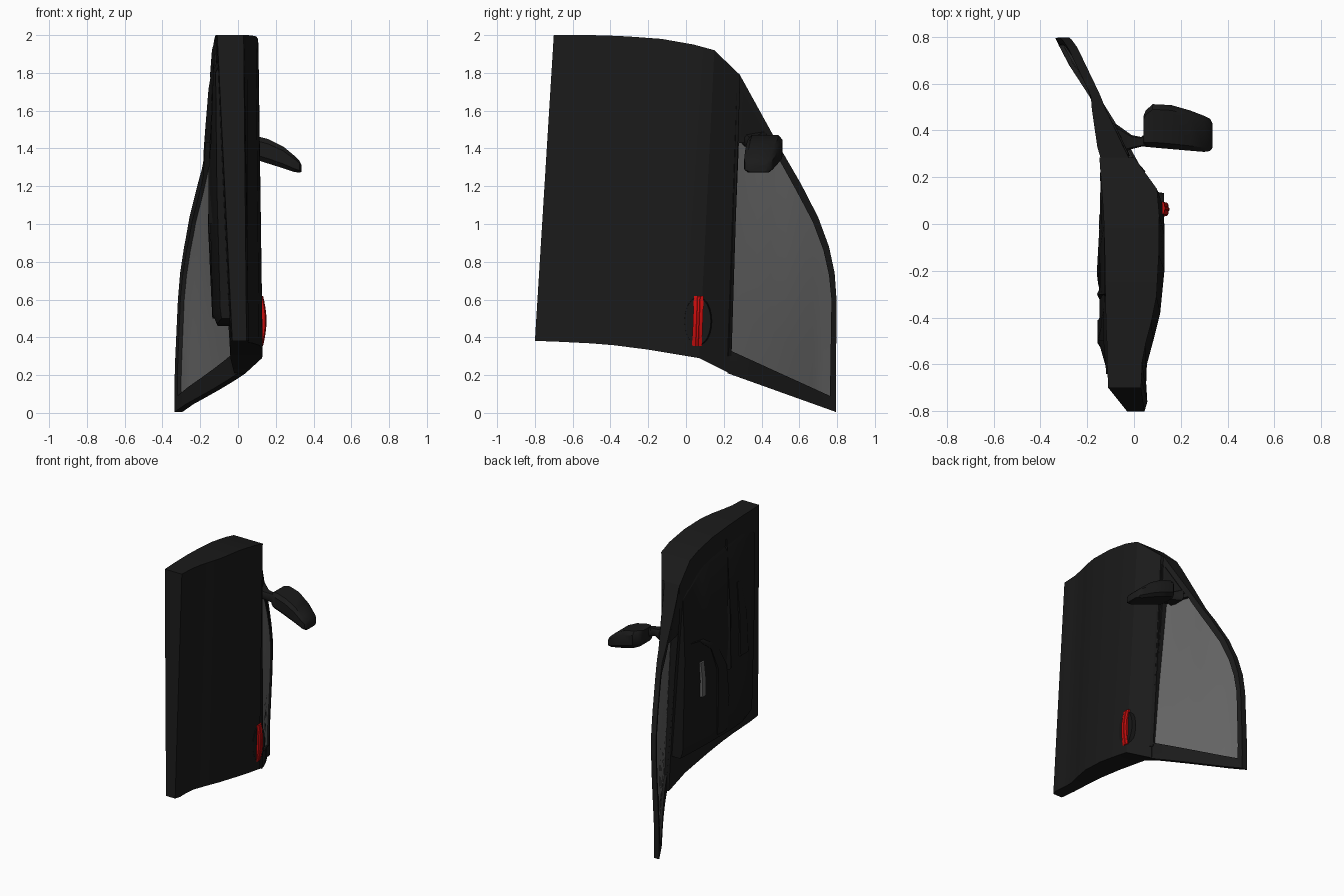
import bpy, bmesh, math

cube = bpy.data.objects.get("Cube")
if cube:
    bpy.data.objects.remove(cube, do_unlink=True)


def material(name, col):
    m = bpy.data.materials.new(name)
    m.use_nodes = True
    m.diffuse_color = (*col, 1)
    m.node_tree.nodes["Principled BSDF"].inputs["Base Color"].default_value = (*col, 1)
    return m


BLACK = material("body black", (0.0105, 0.0105, 0.0105))
TRIM = material("trim black", (0.009, 0.009, 0.009))
GLASS = material("window grey", (0.127, 0.127, 0.127))
RED = material("handle red", (0.58, 0.004, 0.004))


def clamp(v):
    return max(0.0, min(1.0, v))


def interp(table, v):
    """Piecewise linear lookup in a list of (key, value) pairs."""
    for (a, p), (b, q) in zip(table, table[1:]):
        if v <= b:
            return p + (q - p) * clamp((v - a) / (b - a))
    return table[-1][1]


def loft(name, rings, mat, closed=False, angle=25):
    """Skin a list of equal-length rings; cap the ends unless closed."""
    bm = bmesh.new()
    vs = [[bm.verts.new(p) for p in r] for r in rings]
    n = len(rings[0])
    pairs = list(zip(vs, vs[1:])) + ([(vs[-1], vs[0])] if closed else [])
    for a, b in pairs:
        for i in range(n):
            j = (i + 1) % n
            bm.faces.new((a[i], a[j], b[j], b[i]))
    if not closed:
        bm.faces.new(vs[0])
        bm.faces.new(vs[-1])
    bmesh.ops.recalc_face_normals(bm, faces=bm.faces)
    me = bpy.data.meshes.new(name)
    bm.to_mesh(me)
    bm.free()
    me.materials.append(mat)
    ob = bpy.data.objects.new(name, me)
    bpy.context.collection.objects.link(ob)
    bpy.ops.object.select_all(action='DESELECT')
    ob.select_set(True)
    bpy.context.view_layer.objects.active = ob
    bpy.ops.object.shade_smooth_by_angle(angle=math.radians(angle))
    return ob


def disc(name, x0, x1, y, z, ry, rz, mat, n=24):
    """Elliptical plate lying across the x axis, tapered to its x1 face."""
    def ring(x, s):
        return [(x, y + ry * s * math.cos(2 * math.pi * i / n),
                 z + rz * s * math.sin(2 * math.pi * i / n)) for i in range(n)]
    return loft(name, [ring(x0, 1), ring(x1, 0.93)], mat)


# Lower door shell: stations of y, z, outer x, inner x at both ends
stations = [
    (-.80, .38, .045, -.03, -.70, 2.0, .03, -.11),
    (-.76, .38, .057, -.035, -.66, 2.0, .032, -.112),
    (-.68, .377, .052, -.04, -.59, 2.0, .035, -.115),
    (-.60, .373, .055, -.04, -.51, 2.0, .05, -.116),
    (-.50, .368, .082, -.04, -.42, 1.998, .074, -.12),
    (-.38, .358, .112, -.04, -.31, 1.993, .096, -.122),
    (-.20, .335, .130, -.04, -.13, 1.98, .106, -.125),
    (-.05, .31, .131, -.04, .04, 1.95, .108, -.13),
    (.07, .29, .127, -.04, .15, 1.92, .098, -.138),
    (.23, .21, .04, -.02, .285, 1.79, .0, -.148),
]
loft("door_shell", [[(xo, yb, zb), (xp, yt, zt), (xj, yt, zt), (xi, yb, zb)]
                    for yb, zb, xo, xi, yt, zt, xp, xj in stations], BLACK)

# Inner trim panel, bulging at mid height
loft("inner_trim", [[(0, y, zb), (-.08 - d * .6, y, zb), (-.082 - d, y, zb + .05),
                     (-.10 - d, y, 1.2), (-.115 - d * .3, y, zt - .1), (-.08, y, zt)]
                    for y, zb, zt, d in ((-.64, .50, 1.9, .012), (-.50, .47, 1.92, .052),
                                         (-.36, .46, 1.92, .047), (-.1, .46, 1.9, .045),
                                         (0, .46, 1.88, .04), (.22, .47, 1.75, .045))], TRIM)

# Window frame: curved leaning surface
LEAN = [(.2, .05), (.25, .028), (.4, -.06), (.5, -.12), (.6, -.185), (.7, -.25), (.8, -.298)]


def lean_x(y, z, depth=0.0):
    """Outer x of the window surface; depth 1 gives its inner side."""
    k = clamp((.55 - y) / .25) * clamp((z - .3) / 1.2)
    upright = .034 * clamp((z - .2) / .7) * clamp((y - .5) / .2)
    return interp(LEAN, y) + upright - .03 * k - depth * (.041 + .08 * k)


outer = [(.22, .21), (.793, .005), (.797, .6), (.787, .74), (.757, .88), (.70, 1.035),
         (.61, 1.21), (.5, 1.40), (.285, 1.79), (.265, 1.43)]
inner = [(.235, .33), (.762, .09), (.77, .6), (.757, .73), (.728, .86), (.672, 1.01),
         (.585, 1.175), (.48, 1.365), (.45, 1.43), (.28, 1.43)]
rings, STEPS = [], 5
for i in range(len(outer)):
    j = (i + 1) % len(outer)
    for s in range(STEPS):
        t = s / STEPS
        (oy, oz), (iy, iz) = [[p[i][c] * (1 - t) + p[j][c] * t for c in (0, 1)] for p in (outer, inner)]
        rings.append([(lean_x(oy, oz), oy, oz), (lean_x(oy, oz, 1), oy, oz),
                      (lean_x(iy, iz, 1), iy, iz), (lean_x(iy, iz), iy, iz)])
loft("window_frame", rings, BLACK, closed=True, angle=35)

# Window pane, strips running along the door
HEAD = [(.23, 1.44), (.45, 1.44), (.48, 1.375), (.585, 1.185), (.672, 1.02), (.728, .87), (.757, .74), (.772, .6)]
pane = []
for y in (.23, .3, .38, .45, .48, .53, .585, .63, .672, .70, .728, .757, .772):
    zb, zt = .325 - (y - .235) * .455, interp(HEAD, y)
    zs = [zb + (zt - zb) * k / 6 for k in range(7)]
    pane.append([(lean_x(y, z, .3), y, z) for z in zs] + [(lean_x(y, z, .5), y, z) for z in reversed(zs)])
loft("window_pane", pane, GLASS, angle=40)

# Weather strip along the window sill
loft("sill_strip", [[(.045 - .045 * t, .215 + .05 * t, z), (.052 - .045 * t, .222 + .05 * t, z),
                     (.035 - .045 * t, .238 + .05 * t, z), (.0 - .045 * t, .235 + .05 * t, z)]
                    for z, t in ((.30, .06), (1.72, .95))], TRIM)

# Raised rim of the corner panel behind the mirror
loft("corner_panel", [[(lean_x(y, z) + h, y, z) for y, z in ((.29, 1.46), (.43, 1.46), (.30, 1.70))]
                      for h in (-.02, .008)], TRIM)


# Wing mirror: rounded sections along x
def rounded(x, y0, y1, z0, z1, c=.2):
    dy, dz = (y1 - y0) * c * .6, (z1 - z0) * c
    return [(x, y0 + dy, z0), (x, y1 - dy, z0), (x, y1, z0 + dz), (x, y1, z1 - dz),
            (x, y1 - dy, z1), (x, y0 + dy, z1), (x, y0, z1 - dz), (x, y0, z0 + dz)]


loft("mirror_housing", [rounded(*s) for s in (
    (.04, .335, .46, 1.365, 1.465), (.05, .33, .485, 1.355, 1.472), (.08, .327, .512, 1.345, 1.47),
    (.16, .32, .508, 1.32, 1.45), (.24, .313, .485, 1.295, 1.41), (.30, .308, .462, 1.275, 1.36),
    (.325, .312, .45, 1.272, 1.335), (.335, .325, .43, 1.275, 1.315))], BLACK, angle=40)
loft("mirror_arm", [rounded(*s) for s in (
    (-.08, .29, .43, 1.41, 1.49), (-.01, .32, .38, 1.41, 1.465), (.03, .33, .372, 1.40, 1.46),
    (.07, .335, .40, 1.385, 1.455))], BLACK, angle=40)

# Outer handle: recess plate, bowed grip and a raised rib
disc("handle_recess", .10, .128, .062, .485, .075, .135, TRIM)
for name, w, lift in (("handle_grip", .026, 0), ("handle_rib", .009, .003)):
    bow = []
    for i in range(11):
        t = i / 10
        x = .126 + .018 * math.sin(math.pi * t) + lift
        y, z = .058 + .01 * t, .355 + .265 * t
        bow.append([(x - .02, y - w, z), (x, y - w, z), (x + .004, y - w * .6, z),
                    (x + .004, y + w * .6, z), (x, y + w, z), (x - .02, y + w, z)])
    loft(name, bow, RED, angle=40)

# Armrest sweeping up and forward in an arch
loft("armrest", [[(-.08, y - w, z), (x, y - w * .8, z), (x - .006, y, z), (x, y + w * .8, z), (-.08, y + w, z)]
                 for y, z, w, x in ((-.24, .50, .07, -.13), (-.24, .75, .08, -.142), (-.21, 1.0, .06, -.153),
                                    (-.12, 1.18, .045, -.148), (.02, 1.28, .03, -.14), (.13, 1.3, .02, -.14))],
     TRIM, angle=40)

# Tapered ridge rising from the armrest to the panel edge
loft("trim_ridge", [[(-.10, y - w, z), (x, y, z), (-.10, y + w, z)]
                    for y, z, w, x in ((-.30, .95, .13, -.158), (-.30, 1.4, .07, -.152), (-.30, 1.9, .01, -.125))],
     TRIM)

# Inner pull lever and door pocket
loft("inner_lever", [[(-.12, y - .03, z), (-.15, y - .02, z), (-.15, y + .02, z), (-.12, y + .03, z)]
                     for y, z in ((.0, .86), (0, .98), (.02, 1.12))], GLASS)
loft("door_pocket", [[(-.10, y0, z), (x, y0 + .09, z), (x, y1 - .02, z), (-.10, y1, z)]
                     for z, y0, y1, x in ((1.0, -.60, -.40, -.155), (1.3, -.58, -.39, -.155),
                                          (1.55, -.53, -.38, -.14))], TRIM)
